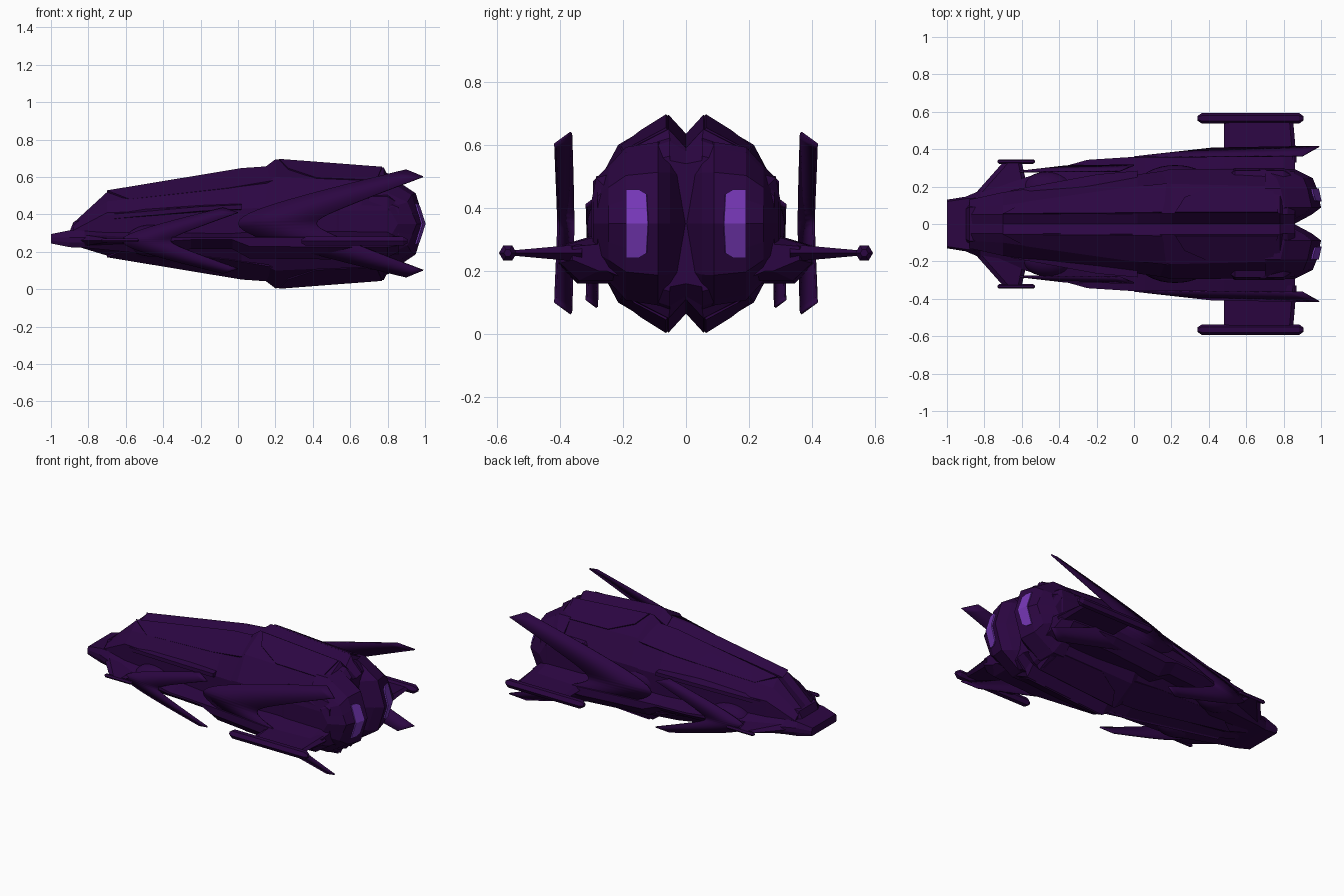
import bpy, bmesh, math
from mathutils import Vector

if "Cube" in bpy.data.objects:
    bpy.data.objects.remove(bpy.data.objects["Cube"])


def material(name, rgb):
    m = bpy.data.materials.new(name)
    m.diffuse_color = (*rgb, 1)
    m.use_nodes = True
    m.node_tree.nodes["Principled BSDF"].inputs["Base Color"].default_value = m.diffuse_color
    return m


HULL = material("dark purple hull", (0.0245, 0.0018, 0.054))
GLOW = material("violet engine glow", (0.18, 0.038, 0.47))


def finish(name, bm, mat=HULL, mirror=False, smooth=False, thick=0):
    bmesh.ops.recalc_face_normals(bm, faces=bm.faces)
    me = bpy.data.meshes.new(name)
    bm.to_mesh(me)
    bm.free()
    ob = bpy.data.objects.new(name, me)
    bpy.context.collection.objects.link(ob)
    me.materials.append(mat)
    if smooth:
        for p in me.polygons:
            p.use_smooth = True
    if thick:
        s = ob.modifiers.new("thickness", 'SOLIDIFY')
        s.thickness = thick
        s.offset = 0
    if mirror:
        mm = ob.modifiers.new("mirror", 'MIRROR')
        mm.use_axis = (False, True, False)
        mm.use_mirror_merge = False
    return ob


def loft(name, rings, closed=True, **kw):
    """Skin a list of rings of 3D points; cap both ends if closed."""
    bm = bmesh.new()
    rows = [[bm.verts.new(p) for p in r] for r in rings]
    n = len(rows[0])
    for a, b in zip(rows, rows[1:]):
        for i in range(n if closed else n - 1):
            j = (i + 1) % n
            bm.faces.new((a[i], a[j], b[j], b[i]))
    if closed:
        bm.faces.new(rows[0])
        bm.faces.new(rows[-1])
    return finish(name, bm, **kw)


def both_sides(x, half):
    """Half section from top centre to bottom centre -> full ring."""
    return [(x, y, z) for y, z in half] + [(x, -y, z) for y, z in half[-2:0:-1]]


def hull_ring(x, c, h, g, ry, sy, sh, my, mh):
    up = [(0, g), (ry, h), (sy, sh), (my, mh)]
    return both_sides(x, [(y, c + z) for y, z in up] + [(y, c - z) for y, z in up[::-1]])


def plate(name, pts, push):
    """Raised armour plate on the upper hull, repeated on the underside."""
    for label, s in (("upper_", 1), ("lower_", -1)):
        bm = bmesh.new()
        c = [Vector((x, y, .35 + s * (z - .35))) for x, y, z in pts]
        d = Vector((0, .5, s * .87))
        a = [bm.verts.new(p - d * .03) for p in c]
        b = [bm.verts.new(p + d * push) for p in c]
        n = len(c)
        bm.faces.new(a)
        bm.faces.new(b)
        for i in range(n):
            bm.faces.new((a[i], a[(i + 1) % n], b[(i + 1) % n], b[i]))
        finish(label + name, bm, mirror=True)


# main hull: forward section and taller rear armour, split by a V groove
loft("forward_hull", [hull_ring(*r) for r in (
    (-.88, .295, .06, .055, .05, .09, .05, .13, .02),
    (-.70, .35, .17, .15, .05, .10, .12, .17, .06),
    (.02, .35, .29, .25, .055, .20, .20, .265, .08),
    (.20, .35, .30, .26, .055, .22, .22, .29, .09))])
loft("rear_hull", [hull_ring(*r) for r in (
    (.14, .35, .30, .26, .055, .20, .22, .28, .09),
    (.20, .35, .345, .285, .055, .215, .25, .295, .10),
    (.78, .35, .30, .24, .055, .20, .225, .29, .10),
    (.80, .35, .26, .23, .05, .19, .21, .27, .09),
    (.86, .35, .20, .19, .05, .16, .16, .25, .08))])

# raised armour plates
plate("forward_plate", [(-.70, .052, .522), (.02, .057, .641), (.15, .06, .65),
                        (.19, .215, .575), (-.05, .19, .535), (-.58, .115, .475)], .008)
plate("rear_plate", [(.22, .06, .692), (.77, .06, .65), (.74, .195, .578), (.42, .205, .592),
                     (.27, .14, .642)], .006)

# low wide body with chines, running into the blunt nose; thin edge amidships
chine = ((-1, .12, .13, .295, .245, .26), (-.90, .135, .146, .315, .225, .25),
         (-.82, .14, .18, .315, .222, .25), (-.50, .19, .272, .31, .19, .25),
         (-.25, .23, .343, .30, .215, .265), (-.03, .25, .357, .30, .215, .265),
         (.06, .25, .365, .31, .165, .23), (.48, .30, .41, .31, .16, .225),
         (.80, .30, .40, .305, .17, .225), (.86, .22, .36, .29, .2, .235))
loft("chine_body", [both_sides(x, [(0, t), (yi, t), (yo, .278), (yo, e),
                                   (yi + (yo - yi) * .4, b), (0, b)]) for x, yi, yo, t, b, e in chine])

# nose deck step
loft("nose_deck", [both_sides(x, [(0, t), (w, t), (w + .02, .29), (0, .29)])
                   for x, w, t in ((-.90, .08, .31), (-.88, .09, .36), (-.84, .09, .37), (-.72, .1, .39))])


# side bulges, smooth
def bulge(name, centre, radii):
    bm = bmesh.new()
    bmesh.ops.create_uvsphere(bm, u_segments=32, v_segments=16, radius=1)
    for v in bm.verts:
        v.co = Vector([c + r * k for c, r, k in zip(centre, radii, v.co)])
    finish(name, bm, mirror=True, smooth=True)


bulge("side_bulge", (.22, .20, .34), (.20, .115, .125))
bulge("front_bulge", (-.46, .19, .26), (.14, .09, .085))

# raised side housings ahead of the engines
loft("side_housing", [[(x, .18, zt + .03), (x, y, zt), (x, y + .015, .42), (x, y + .015, .30),
                       (x, y, .20), (x, .18, .17)]
                      for x, y, zt in ((.47, .24, .44), (.54, .285, .50), (.80, .285, .495), (.86, .25, .46))],
     mirror=True)
# slim strakes along the flank
loft("flank_strake", [[(x, .15, z + .03), (x, y, z + .012), (x, y, z - .012), (x, .15, z - .03)]
                      for x, y, z in ((-.66, .18, .39), (-.2, .265, .43), (.02, .285, .44))], mirror=True)


# swept V fins: a curved shell with long upper and lower tips
def v_fin(name, zc, lead, trail, n=32):
    rows = []
    for i in range(n + 1):
        s = -1 + 2 * i / n
        row = []
        for x0, x1, y0, y1, h, e in (lead, trail):
            k = (math.sqrt(s * s + e * e) - e) / (math.sqrt(1 + e * e) - e)
            row.append((x0 + (x1 - x0) * k, y0 + (y1 - y0) * k, zc + h * s))
        rows.append(row)
    ob = loft(name, rows, closed=False, mirror=True, thick=.008)
    bpy.context.view_layer.objects.active = ob
    ob.select_set(True)
    bpy.ops.object.shade_smooth_by_angle(angle=math.radians(30))
    ob.select_set(False)


v_fin("rear_v_fin", .352, (.0, .90, .358, .364, .287, .35), (.42, .99, .405, .415, .25, .15))
v_fin("front_v_fin", .26, (-.62, -.08, .28, .282, .175, .35), (-.36, 0, .31, .315, .15, .15))


# wings and canards as thin tapered slabs
def slab(name, root, tip, t0, t1, z):
    rings = []
    for (xa, xb, y), t in ((root, t0), (tip, t1)):
        rings.append([(xa, y, z), (xa + .03, y, z + t), (xb - .02, y, z + t),
                      (xb, y, z), (xb - .02, y, z - t), (xa + .03, y, z - t)])
    loft(name, rings, mirror=True)


slab("wing", (.48, .87, .33), (.48, .85, .565), .028, .007, .257)
slab("canard", (-.86, -.56, .15), (-.70, -.60, .33), .03, .006, .262)


# wing tip pods
def pod(name, xa, xb, y, z, r, sides):
    rings = []
    for x, k in ((xa, .45), (xa + r * .8, 1), (xb - r * .8, 1), (xb, .45)):
        rings.append([(x, y + r * k * math.cos(i * math.tau / sides),
                       z + r * k * math.sin(i * math.tau / sides)) for i in range(sides)])
    loft(name, rings, mirror=True)


pod("wing_pod", .34, .905, .565, .257, .028, 6)
pod("canard_pod", -.73, -.53, .334, .262, .012, 6)


# engine blocks: chevron profile swept outward, raked back towards the side
def engine_x(y, z):
    d = abs(z - .35)
    x = 1.0 - d * .29 if d < .17 else .95 - (d - .17) * 1.44
    return x - max(0, y - .09) * .22


heights = (.27, .25, .17, .085, 0, -.085, -.17, -.25, -.27)
rings = []
for y, k, back in ((.002, .86, .14), (.05, .95, .05), (.088, .96, .0), (.19, .9, .0),
                   (.245, .68, .01), (.295, .5, .10)):
    ring = [(engine_x(y, .35 + h) - back, y, .35 + h * k) for h in heights]
    rings.append([(.70, y, .35 + .27 * k)] + ring + [(.70, y, .35 - .27 * k)])
loft("engine_block", rings, mirror=True)

# collar between armour and engines
loft("engine_collar", [[(x, .05, .35 + h), (x, .19, .35 + h * .82), (x, .28, .35 + h * .4),
                        (x, .28, .35 - h * .4), (x, .19, .35 - h * .82), (x, .05, .35 - h)]
                       for x, h in ((.76, .285), (.82, .262), (.86, .215))], mirror=True)

# glowing engine slots, thin plates bent over the chevron
slot = []
for z, y0 in ((.242, .15), (.257, .125), (.35, .12), (.443, .125), (.458, .15)):
    slot.append([(engine_x(y, .35 + (z - .35) / .93) + .006, y, z) for y in (y0, .19)])
loft("engine_glow", slot, closed=False, mat=GLOW, mirror=True, thick=.008)
